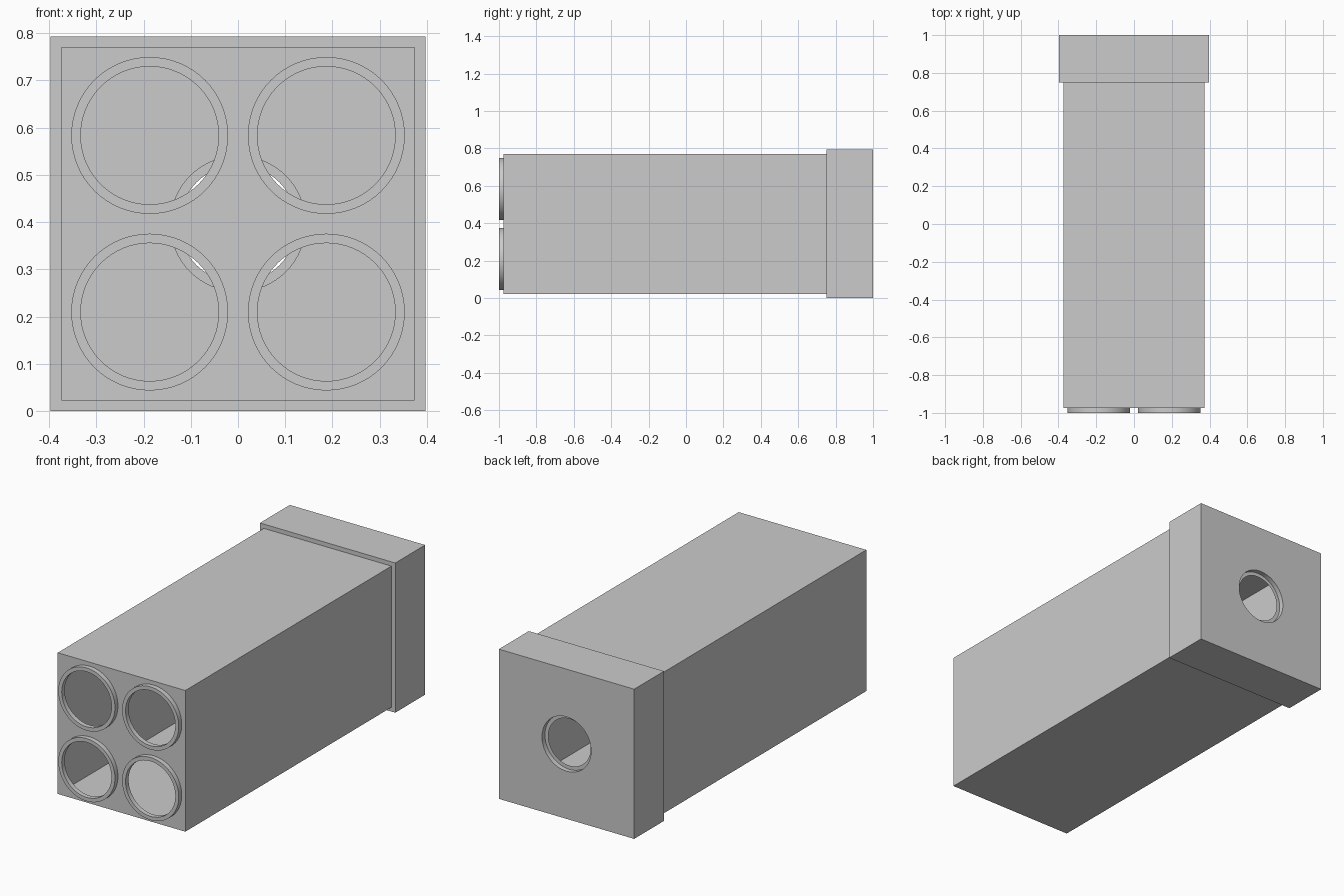
import bpy
import bmesh
from math import cos, sin, pi

if "Cube" in bpy.data.objects:
    bpy.data.objects.remove(bpy.data.objects["Cube"])

MID_Z = 0.3965       # height of the long axis
BODY = 0.374         # half width of the long box
CAP = 0.3965         # half width of the rear cap
SEG = 64             # sides of every round opening


def loop(shape, size, y, n, cx, cz):
    """Circle or square loop around the y axis, both starting at a corner angle."""
    pts = []
    for i in range(n):
        a = pi / 4 + 2 * pi * i / n
        c, s = cos(a), sin(a)
        k = size / max(abs(c), abs(s)) if shape == "square" else size
        pts.append((cx + c * k, y, cz + s * k))
    return pts


def loft(name, sections, n, centres):
    """Skin a row of loops into an open shell, once around each centre."""
    bm = bmesh.new()
    for cx, cz in centres:
        rows = [[bm.verts.new(p) for p in loop(*s, n, cx, cz)] for s in sections]
        for r0, r1 in zip(rows, rows[1:]):
            for i in range(n):
                j = (i + 1) % n
                bm.faces.new((r0[i], r0[j], r1[j], r1[i]))
    bmesh.ops.remove_doubles(bm, verts=bm.verts, dist=1e-5)
    mesh = bpy.data.meshes.new(name)
    bm.to_mesh(mesh)
    bm.free()
    ob = bpy.data.objects.new(name, mesh)
    bpy.context.collection.objects.link(ob)
    bpy.ops.object.select_all(action="DESELECT")
    ob.select_set(True)
    bpy.context.view_layer.objects.active = ob
    bpy.ops.object.shade_smooth_by_angle(angle=pi / 6)
    return ob


axis = [(0, MID_Z)]
half = BODY / 2
quarters = [(sx * half, MID_Z + sz * half) for sx in (-1, 1) for sz in (-1, 1)]

# Hollow box walls with the wider rear cap
loft("housing_walls", [
    ("square", CAP, 1.0),
    ("square", CAP, 0.75),
    ("square", BODY, 0.75),
    ("square", BODY, -0.975),
], 4, axis)

# Rear plate with a stepped round opening
loft("rear_plate", [
    ("circle", 0.124, 0.975),
    ("circle", 0.144, 0.975),
    ("circle", 0.144, 1.0),
    ("square", CAP, 1.0),
], SEG, axis)

# Front plate with four raised tube rims
loft("front_tube_plate", [
    ("square", half, -0.975),
    ("circle", 0.166, -0.975),
    ("circle", 0.166, -1.0),
    ("circle", 0.146, -1.0),
    ("circle", 0.146, -0.975),
], SEG, quarters)
